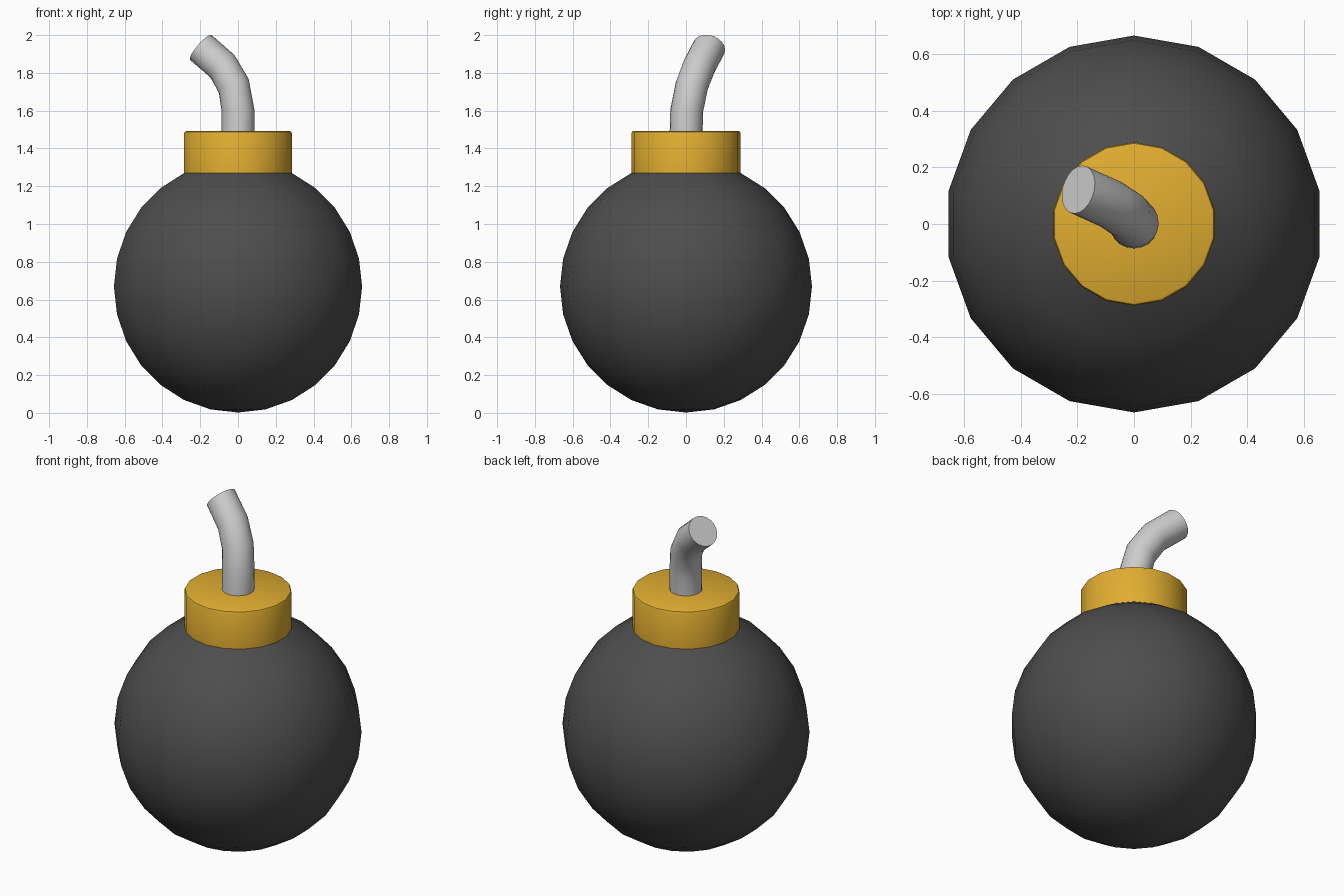
import bpy, bmesh, math
from mathutils import Vector

if "Cube" in bpy.data.objects:
    bpy.data.objects.remove(bpy.data.objects["Cube"])

SIDES, RINGS = 18, 14
R, CZ = 0.667, 0.669


def material(name, rgb):
    m = bpy.data.materials.new(name)
    m.diffuse_color = (*rgb, 1)
    m.use_nodes = True
    m.node_tree.nodes["Principled BSDF"].inputs["Base Color"].default_value = m.diffuse_color
    return m


def circle(center, normal, radius, sides):
    # ring of points facing along normal, first point towards +y
    n = Vector(normal).normalized()
    u = Vector((0, 1, 0))
    u = (u - n * u.dot(n)).normalized()
    v = n.cross(u)
    return [Vector(center) + radius * (u * math.cos(a) + v * math.sin(a))
            for a in (2 * math.pi * i / sides for i in range(sides))]


def loft(name, rings, mat=None, cap_start=False, cap_end=False, pole=None):
    # skin a list of rings from bottom to top
    bm = bmesh.new()
    loops = [[bm.verts.new(p) for p in ring] for ring in rings]
    n = len(loops[0])
    for a, b in zip(loops, loops[1:]):
        for i in range(n):
            j = (i + 1) % n
            bm.faces.new((a[i], a[j], b[j], b[i]))
    if pole:
        tip = bm.verts.new(pole)
        for i in range(n):
            bm.faces.new((tip, loops[0][(i + 1) % n], loops[0][i]))
    if cap_start:
        bm.faces.new(loops[0][::-1])
    if cap_end:
        bm.faces.new(loops[-1])
    bmesh.ops.recalc_face_normals(bm, faces=bm.faces)
    mesh = bpy.data.meshes.new(name)
    bm.to_mesh(mesh)
    bm.free()
    obj = bpy.data.objects.new(name, mesh)
    bpy.context.collection.objects.link(obj)
    if mat:
        mesh.materials.append(mat)
    bpy.ops.object.select_all(action='DESELECT')
    obj.select_set(True)
    bpy.context.view_layer.objects.active = obj
    bpy.ops.object.shade_smooth_by_angle(angle=math.radians(32))
    return obj


UP = (0, 0, 1)

# round body: sphere that stops where the collar begins
body = []
for k in range(1, RINGS - 1):
    t = math.pi * k / RINGS
    body.append(circle((0, 0, CZ - R * math.cos(t)), UP, R * math.sin(t), SIDES))
loft("body", body, material("dark_grey", (0.075, 0.075, 0.075)), pole=(0, 0, CZ - R))

# collar: grows out of the last body ring, small bevel at the top rim
t = 2 * math.pi / RINGS
neck_r, neck_z = R * math.sin(t), CZ + R * math.cos(t)
profile = [(neck_r, neck_z), (neck_r, 1.48), (neck_r - 0.004, 1.488), (neck_r - 0.012, 1.492)]
loft("collar", [circle((0, 0, z), UP, r, SIDES) for r, z in profile],
     material("yellow", (0.75, 0.42, 0.03)), cap_end=True)

# bent fuse: centre and facing of each section
path = [((0, 0, 1.47), UP),
        ((0, 0.004, 1.60), (-0.05, 0.06, 1)),
        ((-0.022, 0.030, 1.73), (-0.42, 0.22, 0.88)),
        ((-0.082, 0.070, 1.835), (-0.66, 0.28, 0.70)),
        ((-0.197, 0.122, 1.935), (-0.74, 0.22, 0.64))]
loft("fuse", [circle(c, n, 0.087, 20) for c, n in path], cap_start=True, cap_end=True)
